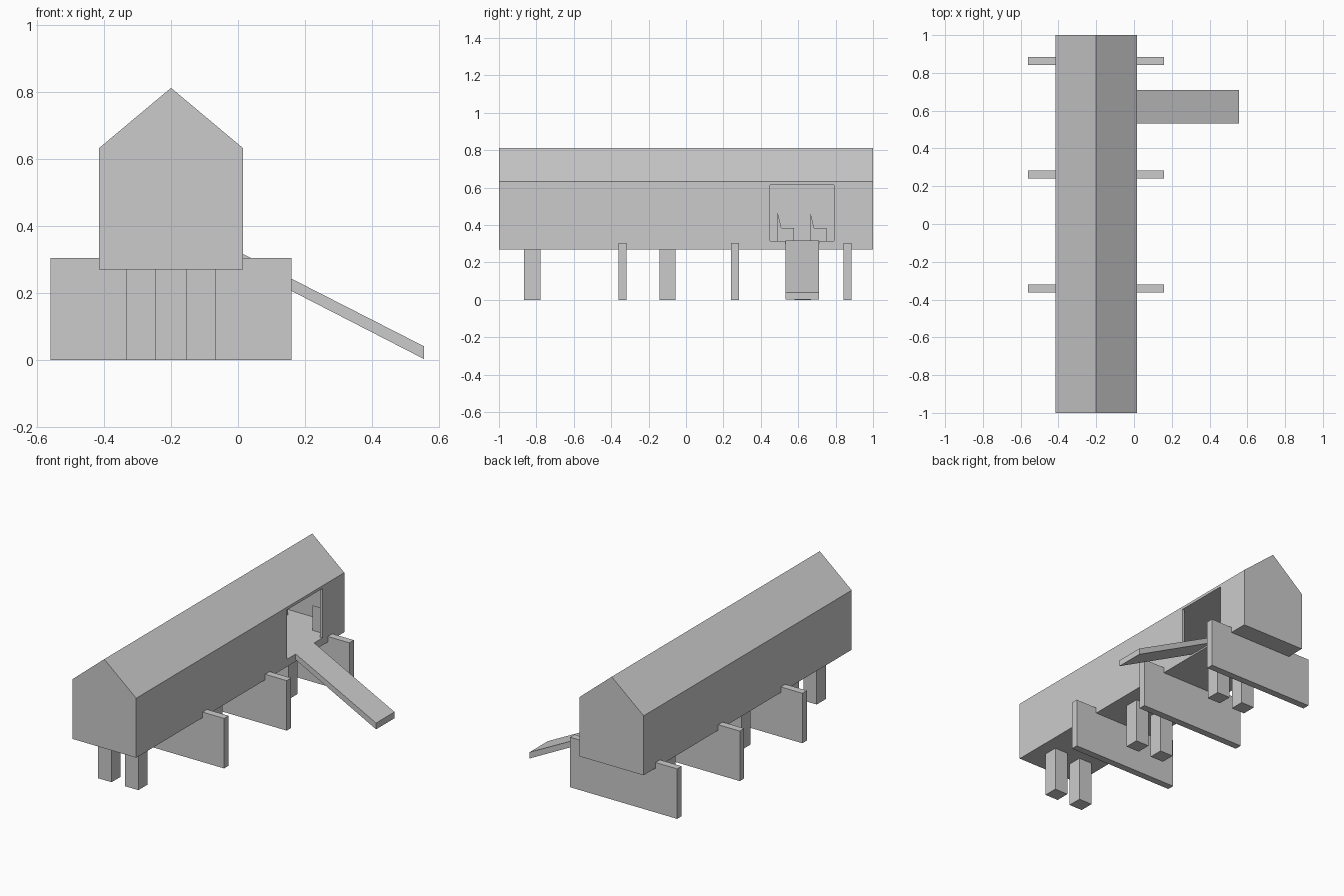
import bpy
import bmesh
from mathutils import Vector

old = bpy.data.objects.get("Cube")
if old:
    bpy.data.objects.remove(old, do_unlink=True)

GREY = (0.6, 0.6, 0.6, 1.0)
grey = bpy.data.materials.new("plain grey")
grey.use_nodes = True
grey.diffuse_color = GREY
grey.node_tree.nodes["Principled BSDF"].inputs["Base Color"].default_value = GREY


def extrude(name, profile, axis, start, end):
    """Extrude a 2D profile along an axis; the profile uses the other two axes in order."""
    bm = bmesh.new()
    verts = []
    for a, b in profile:
        co = [a, b]
        co.insert(axis, start)
        verts.append(bm.verts.new(co))
    face = bm.faces.new(verts)
    result = bmesh.ops.extrude_face_region(bm, geom=[face])
    shift = Vector((0, 0, 0))
    shift[axis] = end - start
    moved = [g for g in result["geom"] if isinstance(g, bmesh.types.BMVert)]
    bmesh.ops.translate(bm, verts=moved, vec=shift)
    bmesh.ops.recalc_face_normals(bm, faces=bm.faces)
    mesh = bpy.data.meshes.new(name)
    bm.to_mesh(mesh)
    bm.free()
    mesh.materials.append(grey)
    obj = bpy.data.objects.new(name, mesh)
    bpy.context.collection.objects.link(obj)
    return obj


def box(name, x0, x1, y0, y1, z0, z1):
    return extrude(name, [(x0, y0), (x1, y0), (x1, y1), (x0, y1)], 2, z0, z1)


MID = -0.2                  # centre line of the hall
LEFT, RIGHT = -0.415, 0.015
BASE, EAVE, RIDGE = 0.27, 0.632, 0.812
FLOOR, CEILING = 0.315, 0.615
DOOR = (0.45, 0.79)
WALL = 0.015

# Gabled hall
hall = extrude("hall", [(LEFT, BASE), (RIGHT, BASE), (RIGHT, EAVE), (MID, RIDGE), (LEFT, EAVE)], 1, -1, 1)

# Hollow interior with the doorway, cut in one go
inner, end = RIGHT - WALL, 1 - WALL
plan = [(LEFT + WALL, -end), (inner, -end), (inner, DOOR[0]), (0.1, DOOR[0]),
        (0.1, DOOR[1]), (inner, DOOR[1]), (inner, end), (LEFT + WALL, end)]
cutter = extrude("room_cutter", plan, 2, FLOOR, CEILING)
cutter.hide_render = True
cut = hall.modifiers.new("room", 'BOOLEAN')
cut.operation = 'DIFFERENCE'
cut.solver = 'EXACT'
cut.object = cutter
bpy.context.view_layer.update()
hollow = bpy.data.meshes.new_from_object(hall.evaluated_get(bpy.context.evaluated_depsgraph_get()))
hall.modifiers.clear()
hall.data = hollow
bpy.data.objects.remove(cutter, do_unlink=True)

# Seats along both walls, leaving the doorway free
for row in range(11):
    y = -0.91 + 0.175 * row
    seat = [(y, FLOOR), (y + 0.087, FLOOR), (y + 0.087, 0.385), (y + 0.02, 0.385), (y, 0.467)]
    extrude("left_seat", seat, 0, LEFT + WALL, -0.314)
    if not DOOR[0] < y < DOOR[1]:
        extrude("right_seat", seat, 0, -0.086, inner)

# Paired posts
for y in (-0.865, -0.143, 0.58):
    for x in (MID - 0.135, MID + 0.045):
        box("post", x, x + 0.09, y, y + 0.087, 0, BASE)

# Cross panels under the hall
for y in (-0.362, 0.24, 0.842):
    box("cross_panel", -0.56, 0.16, y, y + 0.043, 0, 0.304)

# Sloping entry ramp
extrude("ramp", [(RIGHT, 0.28), (0.556, 0.002), (0.556, 0.04), (RIGHT, 0.316)], 1, 0.533, 0.71)
